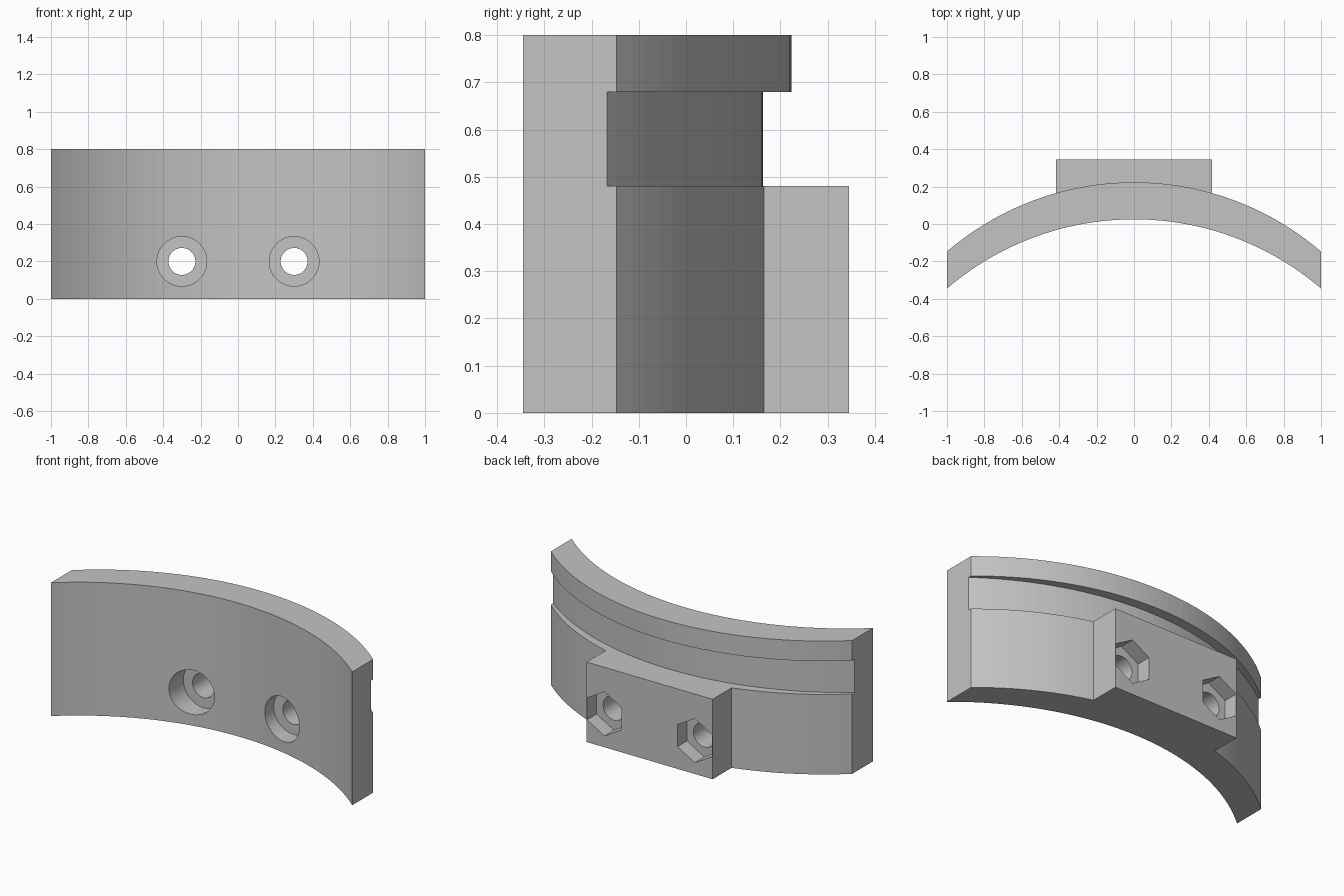
import bpy, bmesh, math
from mathutils import Matrix

default = bpy.data.objects.get("Cube")
if default:
    bpy.data.objects.remove(default, do_unlink=True)

grey = bpy.data.materials.new("plain grey")
grey.use_nodes = True
COLOUR = (0.55, 0.55, 0.55, 1)
grey.diffuse_color = COLOUR
grey.node_tree.nodes["Principled BSDF"].inputs["Base Color"].default_value = COLOUR


def make_object(name, bm):
    bmesh.ops.recalc_face_normals(bm, faces=bm.faces)
    mesh = bpy.data.meshes.new(name)
    bm.to_mesh(mesh)
    bm.free()
    mesh.materials.append(grey)
    obj = bpy.data.objects.new(name, mesh)
    bpy.context.collection.objects.link(obj)
    return obj


def prism(name, outline, z0, z1):
    """Extrude a flat outline of (x, y) points upward."""
    bm = bmesh.new()
    face = bm.faces.new([bm.verts.new((x, y, z0)) for x, y in outline])
    top = bmesh.ops.extrude_face_region(bm, geom=[face])["geom"]
    verts = [v for v in top if isinstance(v, bmesh.types.BMVert)]
    bmesh.ops.translate(bm, verts=verts, vec=(0, 0, z1 - z0))
    return make_object(name, bm)


def arc(crown, radius, half, steps=44):
    """Shallow arc across x, peaking at y = crown."""
    a = math.asin(half / radius)
    angles = [a * (2 * i / steps - 1) for i in range(steps + 1)]
    return [(radius * math.sin(t), crown - radius * (1 - math.cos(t))) for t in angles]


def bore(name, x, radius, y0, y1, sides):
    """Cylinder along y, with a corner pointing up."""
    bm = bmesh.new()
    bmesh.ops.create_cone(bm, cap_ends=True, segments=sides, radius1=radius,
                          radius2=radius, depth=y1 - y0)
    place = Matrix.Translation((x, (y0 + y1) / 2, 0.2)) @ Matrix.Rotation(math.pi / 2, 4, "X")
    bmesh.ops.transform(bm, matrix=place, verts=bm.verts)
    return make_object(name, bm)


def combine(target, tool, operation):
    mod = target.modifiers.new(operation.lower(), "BOOLEAN")
    mod.operation = operation
    mod.solver = "EXACT"
    mod.object = tool
    bpy.context.view_layer.objects.active = target
    bpy.ops.object.modifier_apply(modifier=mod.name)
    bpy.data.objects.remove(tool, do_unlink=True)


# Curved plate: the same arc in front and behind
back = arc(0.223, 1.536, 1.0)
front = [(x, y - 0.198) for x, y in back]
plate = prism("curved_clamp_plate", front + back[::-1], 0, 0.8)

# Groove round the back, shallower towards the ends
groove = arc(0.163, 1.68, 1.1) + [(1.1, 0.5), (-1.1, 0.5)]
combine(plate, prism("groove_cutter", groove, 0.48, 0.68), "DIFFERENCE")

# Mounting block on the back
W = 0.418
block = [(-W, 0.1), (W, 0.1), (W, 0.345), (-W, 0.345)]
combine(plate, prism("mounting_block", block, 0, 0.48), "UNION")

# Bolt holes: round recess in front, hexagonal nut pocket behind
for x in (-0.3, 0.3):
    combine(plate, bore("bolt_hole", x, 0.072, -0.3, 0.5, 48), "DIFFERENCE")
    combine(plate, bore("head_recess", x, 0.133, -0.3, 0.1, 48), "DIFFERENCE")
    combine(plate, bore("nut_pocket", x, 0.132, 0.255, 0.5, 6), "DIFFERENCE")
